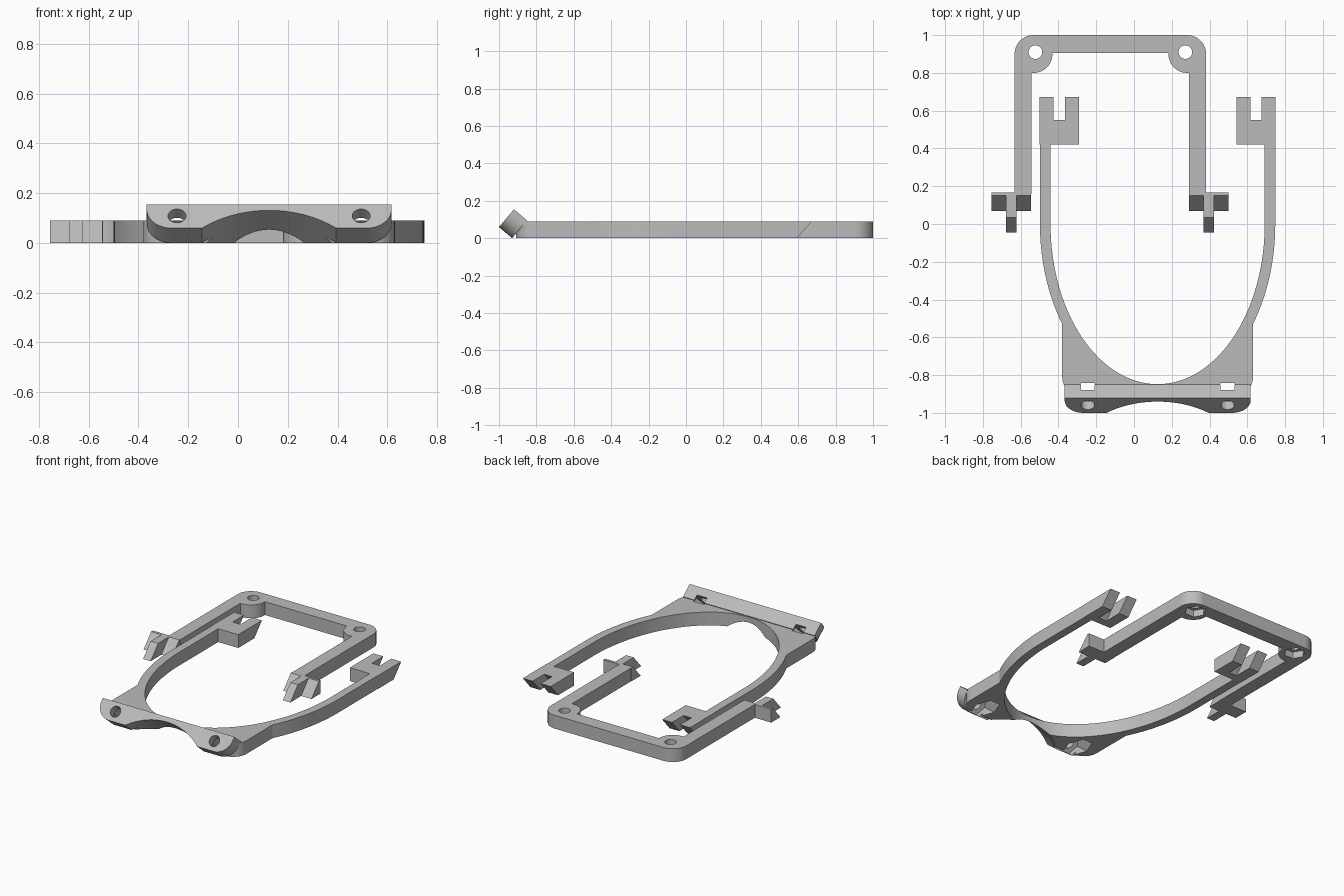
import bpy, bmesh
from math import sin, cos, pi, radians
from mathutils import Matrix

if "Cube" in bpy.data.objects:
    bpy.data.objects.remove(bpy.data.objects["Cube"])

grey = bpy.data.materials.new("matte_grey")
grey.use_nodes = True
GREY = (0.5, 0.5, 0.5, 1)
grey.diffuse_color = GREY
grey.node_tree.nodes["Principled BSDF"].inputs["Base Color"].default_value = GREY

H = 0.09           # frame height
SLANT = 0.08       # how far the joint ends lean


def arc(cx, cy, rx, ry, a0, a1, n):
    return [(cx + rx * cos(radians(a0 + (a1 - a0) * i / n)),
             cy + ry * sin(radians(a0 + (a1 - a0) * i / n))) for i in range(n + 1)]


def ring(cx, cy, r, n, start=0):
    return arc(cx, cy, r, r, start, start + 360, n)[:-1]


def prism(name, outline, z0=0, z1=H, matrix=Matrix(), lean=None):
    """Extrude an outline; lean(y) tells which bottom points slide forward."""
    bm = bmesh.new()
    low = [bm.verts.new((x, y - (SLANT if lean and lean(y) else 0), z0)) for x, y in outline]
    top = [bm.verts.new((x, y, z1)) for x, y in outline]
    bm.faces.new(low[::-1])
    bm.faces.new(top)
    for i in range(len(low)):
        j = (i + 1) % len(low)
        bm.faces.new((low[i], low[j], top[j], top[i]))
    bmesh.ops.recalc_face_normals(bm, faces=bm.faces)
    bm.transform(matrix)
    mesh = bpy.data.meshes.new(name)
    bm.to_mesh(mesh)
    bm.free()
    mesh.materials.append(grey)
    obj = bpy.data.objects.new(name, mesh)
    bpy.context.collection.objects.link(obj)
    return obj


def combine(obj, others, operation):
    """Boolean the helper solids into obj, then drop the helpers."""
    bpy.context.view_layer.objects.active = obj
    for other in others:
        mod = obj.modifiers.new("join", 'BOOLEAN')
        mod.operation, mod.solver, mod.object = operation, 'EXACT', other
        bpy.ops.object.modifier_apply(modifier=mod.name)
        bpy.data.objects.remove(other)


def rect(x0, x1, y0, y1):
    return [(x0, y0), (x1, y0), (x1, y1), (x0, y1)]


# Rear frame: square bracket with rounded corners and screw bosses
CX = -0.125
rear = prism("rear_frame",
             [(CX - 0.507, 0.16), (CX - 0.417, 0.16), (CX - 0.417, 0.905),
              (CX + 0.417, 0.905), (CX + 0.417, 0.16), (CX + 0.507, 0.16)]
             + arc(CX + 0.407, 0.9, 0.1, 0.1, 0, 90, 16)
             + arc(CX - 0.407, 0.9, 0.1, 0.1, 90, 180, 16))
combine(rear, [prism("boss", ring(CX + s * 0.406, 0.899, 0.099, 48)) for s in (-1, 1)], 'UNION')

# Slanted T joints at the frame's leg ends
joints = []
for c in (-0.65, 0.395):
    w, t = 0.105, 0.028
    joints.append(prism("joint", [(c - w, 0.168), (c - w, 0.15), (c - t, 0.15), (c - t, 0.035),
                                  (c + t, 0.035), (c + t, 0.15), (c + w, 0.15), (c + w, 0.168)],
                        lean=lambda y: y < 0.16))
combine(rear, joints, 'UNION')

# Screw holes with hexagonal nut pockets underneath
for s in (-1, 1):
    x = CX + s * 0.397
    combine(rear, [prism("hole", ring(x, 0.91, 0.036, 32), -0.1, 0.2),
                   prism("nut_pocket", ring(x, 0.91, 0.066, 6), -0.1, 0.045)], 'DIFFERENCE')

# Front frame: half oval hoop with straight arms
CX = 0.125
front = prism("front_frame", arc(CX, 0, 0.623, 0.905, 180, 360, 72)
              + [(CX + 0.623, 0.5), (CX - 0.623, 0.5)])

# Block that carries the tilted plate
block = prism("block", arc(CX - 0.405, -0.81, 0.1, 0.1, 180, 270, 16)
              + arc(CX + 0.405, -0.81, 0.1, 0.1, 270, 360, 16)
              + [(CX + 0.505, -0.5), (CX - 0.505, -0.5)])
combine(front, [block], 'UNION')
combine(front, [prism("opening", arc(CX, 0, 0.567, 0.848, 180, 360, 72)
                      + [(CX + 0.567, 1), (CX - 0.567, 1)], -0.1, 0.2)], 'DIFFERENCE')

# Forked slanted sockets at the arm ends
forks = []
for c in (CX - 0.521, CX + 0.521):
    w, t = 0.104, 0.03
    forks.append(prism("fork", [(c - w, 0.42), (c + w, 0.42), (c + w, 0.672), (c + t, 0.672),
                                (c + t, 0.55), (c - t, 0.55), (c - t, 0.672), (c - w, 0.672)],
                       lean=lambda y: y > 0.45))
# trim the arms back so the fork slots stay open
combine(front, [prism("trim", rect(-1, 1, 0.44, 1), -0.1, 0.2)], 'DIFFERENCE')
combine(front, forks, 'UNION')

# Tilted mounting plate with rounded lower corners
tilt = Matrix.Translation((CX, -1, 0.0595)) @ Matrix.Rotation(radians(50), 4, 'X')
plate = prism("plate", arc(-0.392, 0.1, 0.1, 0.1, 180, 270, 16)
              + arc(0.392, 0.1, 0.1, 0.1, 270, 360, 16)
              + [(0.492, 0.124), (-0.492, 0.124)], -0.092, 0, tilt)
combine(front, [plate], 'UNION')

# Arch, screw holes and nut pockets cut square to the plate
cutters = [prism("arch", ring(0, -0.345, 0.438, 128), -0.3, 0.1, tilt)]
for s in (-1, 1):
    cutters.append(prism("hole", ring(s * 0.37, 0.064, 0.036, 32), -0.3, 0.1, tilt))
    cutters.append(prism("nut_pocket", ring(s * 0.37, 0.064, 0.0715, 6), -0.3, -0.055, tilt))
combine(front, cutters, 'DIFFERENCE')
